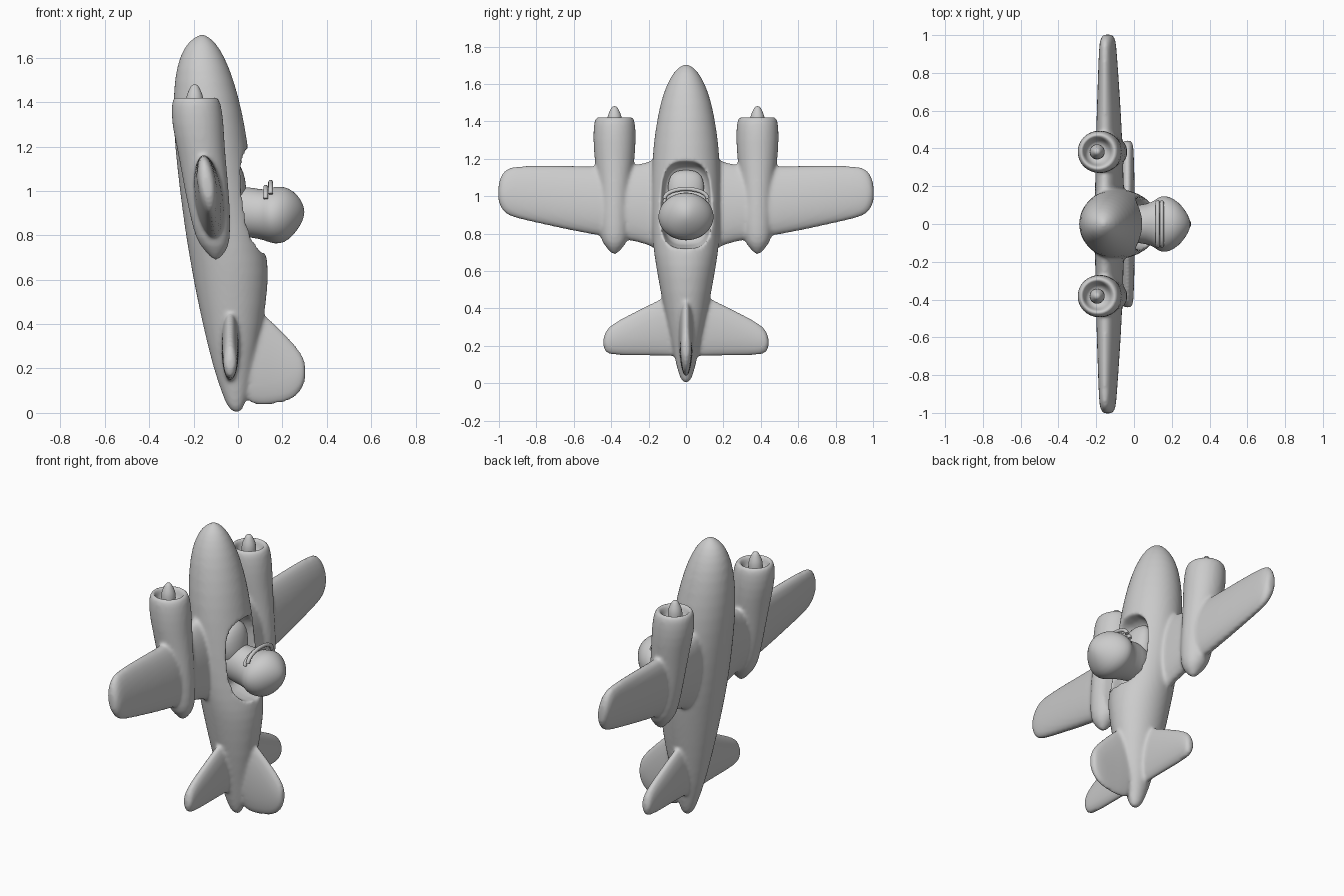
import bpy, bmesh, math
from mathutils import Vector

if "Cube" in bpy.data.objects:
    bpy.data.objects.remove(bpy.data.objects["Cube"], do_unlink=True)

grey = bpy.data.materials.new("plain grey")
grey.use_nodes = True
grey.diffuse_color = (0.6, 0.6, 0.6, 1)
grey.node_tree.nodes["Principled BSDF"].inputs["Base Color"].default_value = grey.diffuse_color


def activate(obj):
    bpy.ops.object.select_all(action="DESELECT")
    obj.select_set(True)
    bpy.context.view_layer.objects.active = obj


def modify(obj, kind, **settings):
    """Add one modifier and apply it."""
    activate(obj)
    mod = obj.modifiers.new(kind.title(), kind)
    for key, value in settings.items():
        setattr(mod, key, value)
    bpy.ops.object.modifier_apply(modifier=mod.name)


def loft(name, rings, segments=28, power=1.0, subdivide=1):
    """Skin closed oval rings, each given as (centre, half axis, half axis)."""
    bm = bmesh.new()
    loops = []
    for centre, u, v in rings:
        loop = []
        for i in range(segments):
            a = math.tau * i / segments
            c = math.copysign(abs(math.cos(a)) ** power, math.cos(a))
            s = math.copysign(abs(math.sin(a)) ** power, math.sin(a))
            loop.append(bm.verts.new(Vector(centre) + Vector(u) * c + Vector(v) * s))
        loops.append(loop)
    for a, b in zip(loops, loops[1:]):
        for i in range(segments):
            j = (i + 1) % segments
            bm.faces.new((a[i], a[j], b[j], b[i]))
    bm.faces.new(loops[0])
    bm.faces.new(loops[-1])
    bmesh.ops.recalc_face_normals(bm, faces=bm.faces)
    mesh = bpy.data.meshes.new(name)
    bm.to_mesh(mesh)
    bm.free()
    obj = bpy.data.objects.new(name, mesh)
    bpy.context.collection.objects.link(obj)
    mesh.materials.append(grey)
    if subdivide:
        modify(obj, "SUBSURF", levels=subdivide)
    return obj


def upright(stations, y=0.0):
    """Rings stacked along z from (z, x centre, x half, y half)."""
    return [((x, y, z), (hx, 0, 0), (0, hy, 0)) for z, x, hx, hy in stations]


def panel(stations, tilt=0.0):
    """Rings along y, mirrored, from (y, leading z, trailing z, x, half thickness)."""
    half = []
    for y, top, low, x, thick in stations:
        chord = (top - low) / 2
        half.append(((x, y, (top + low) / 2), (thick, 0, 0), (-tilt * chord, 0, chord)))
    other = [((c[0], -c[1], c[2]), u, v) for c, u, v in reversed(half)]
    return other + half


# Fuselage: z, belly x, back x, half width
body = [
    (0.0, -0.015, 0.005, 0.01), (0.02, -0.045, 0.025, 0.03),
    (0.08, -0.07, 0.045, 0.048), (0.2, -0.112, 0.07, 0.075),
    (0.4, -0.16, 0.115, 0.12), (0.58, -0.198, 0.137, 0.153),
    (0.68, -0.215, 0.137, 0.17), (0.8, -0.236, 0.11, 0.184),
    (1.0, -0.263, 0.075, 0.188), (1.2, -0.285, 0.046, 0.182),
    (1.35, -0.294, 0.022, 0.166), (1.5, -0.288, -0.018, 0.138),
    (1.6, -0.266, -0.058, 0.103), (1.67, -0.228, -0.1, 0.062),
    (1.7, -0.182, -0.142, 0.022), (1.706, -0.167, -0.157, 0.006),
]
fuselage = loft("fuselage", upright(
    [(z, (lo + hi) / 2, (hi - lo) / 2, w) for z, lo, hi, w in body]))

# Cockpit opening
cutter = loft("cockpit_cutter", [
    ((x, 0, 0.955), (0, w, 0), (0, 0, h)) for x, w, h in
    [(-0.05, 0.105, 0.19), (-0.02, 0.125, 0.215), (0.06, 0.14, 0.235), (0.3, 0.15, 0.24)]
], power=0.65, subdivide=0)
cutter.hide_render = True
modify(fuselage, "BOOLEAN", operation="DIFFERENCE", object=cutter, solver="EXACT")
bpy.data.objects.remove(cutter, do_unlink=True)

# Main wing, flared at the root
wing = loft("wing", panel([
    (0.1, 1.22, 0.7, -0.13, 0.072), (0.18, 1.2, 0.72, -0.13, 0.072),
    (0.23, 1.165, 0.755, -0.13, 0.071), (0.5, 1.16, 0.79, -0.132, 0.065),
    (0.75, 1.165, 0.845, -0.136, 0.053), (0.92, 1.163, 0.882, -0.139, 0.044),
    (0.97, 1.145, 0.905, -0.139, 0.04), (0.998, 1.09, 0.95, -0.139, 0.03),
    (1.004, 1.05, 0.98, -0.139, 0.012)], tilt=0.12))

# Tailplane
tailplane = loft("tailplane", panel([
    (0.03, 0.5, 0.14, -0.035, 0.04), (0.14, 0.45, 0.146, -0.035, 0.04),
    (0.28, 0.38, 0.146, -0.035, 0.037), (0.39, 0.322, 0.148, -0.035, 0.033),
    (0.43, 0.285, 0.16, -0.035, 0.03), (0.443, 0.24, 0.19, -0.035, 0.016)]))

# Tail fin
fin = loft("tail_fin", [
    ((x, 0, (top + low) / 2), (0, w, 0), (0, 0, (top - low) / 2))
    for x, top, low, w in [
        (0.0, 0.52, 0.03, 0.045), (0.12, 0.45, 0.033, 0.037),
        (0.2, 0.37, 0.042, 0.033), (0.26, 0.305, 0.065, 0.03),
        (0.296, 0.255, 0.115, 0.024), (0.304, 0.215, 0.155, 0.012)]])

# Engine pods with a recessed intake
pod = [
    (0.685, -0.1, 0.008, 0.008), (0.73, -0.1, 0.05, 0.05), (0.78, -0.112, 0.078, 0.082),
    (0.9, -0.127, 0.093, 0.086), (1.05, -0.147, 0.102, 0.09), (1.2, -0.168, 0.108, 0.108),
    (1.3, -0.181, 0.118, 0.115), (1.4, -0.189, 0.113, 0.112), (1.427, -0.19, 0.095, 0.095),
    (1.42, -0.192, 0.074, 0.074), (1.36, -0.194, 0.066, 0.066), (1.35, -0.194, 0.03, 0.03),
]
cone = [(1.33, 0.04), (1.4, 0.042), (1.43, 0.038), (1.46, 0.024), (1.482, 0.012)]
pods, spinners = [], []
for side, y in (("right", -0.382), ("left", 0.382)):
    pods.append(loft(side + "_engine", upright(pod, y)))
    spinners.append(loft(side + "_spinner", upright(
        [(z, -0.195, r, r) for z, r in cone], y), segments=16))

# Fuse the airframe and soften the joins
activate(fuselage)
for part in [wing, tailplane, fin] + pods:
    part.select_set(True)
bpy.ops.object.join()
fuselage.name = "airframe"
modify(fuselage, "REMESH", mode="VOXEL", voxel_size=0.01)
modify(fuselage, "SMOOTH", factor=0.5, iterations=7)

# Pilot head with a domed cap
head = loft("pilot_head", [
    ((x, 0, z), (0, w, 0), (0, 0, h)) for x, z, w, h in [
        (-0.08, 0.91, 0.09, 0.1), (0.03, 0.908, 0.1, 0.115), (0.1, 0.895, 0.115, 0.112),
        (0.13, 0.89, 0.145, 0.118), (0.165, 0.89, 0.152, 0.13), (0.21, 0.893, 0.135, 0.128),
        (0.25, 0.9, 0.102, 0.1), (0.285, 0.905, 0.052, 0.056), (0.299, 0.905, 0.012, 0.015)]])

# Pilot chest, reaching forward in the cockpit
chest = loft("pilot_chest", upright([
    (0.9, -0.03, 0.07, 0.09), (1.02, -0.02, 0.06, 0.1), (1.09, -0.025, 0.05, 0.095),
    (1.13, -0.035, 0.035, 0.07), (1.14, -0.04, 0.01, 0.02)]))

# Goggles: a curved band across the brow
curve = bpy.data.curves.new("goggles", "CURVE")
curve.dimensions = "3D"
curve.bevel_depth = 0.011
curve.bevel_resolution = 3
curve.use_fill_caps = True
curve.materials.append(grey)
for lift in (0.0, 0.022):
    spline = curve.splines.new("POLY")
    spline.points.add(12)
    for i, point in enumerate(spline.points):
        a = math.pi * (i / 12 - 0.5)
        point.co = (0.125 + lift, 0.115 * math.sin(a), 0.965 + lift + 0.052 * math.cos(a), 1)
goggles = bpy.data.objects.new("goggles", curve)
bpy.context.collection.objects.link(goggles)

for obj in [fuselage, head, chest] + spinners:
    activate(obj)
    bpy.ops.object.shade_smooth()
